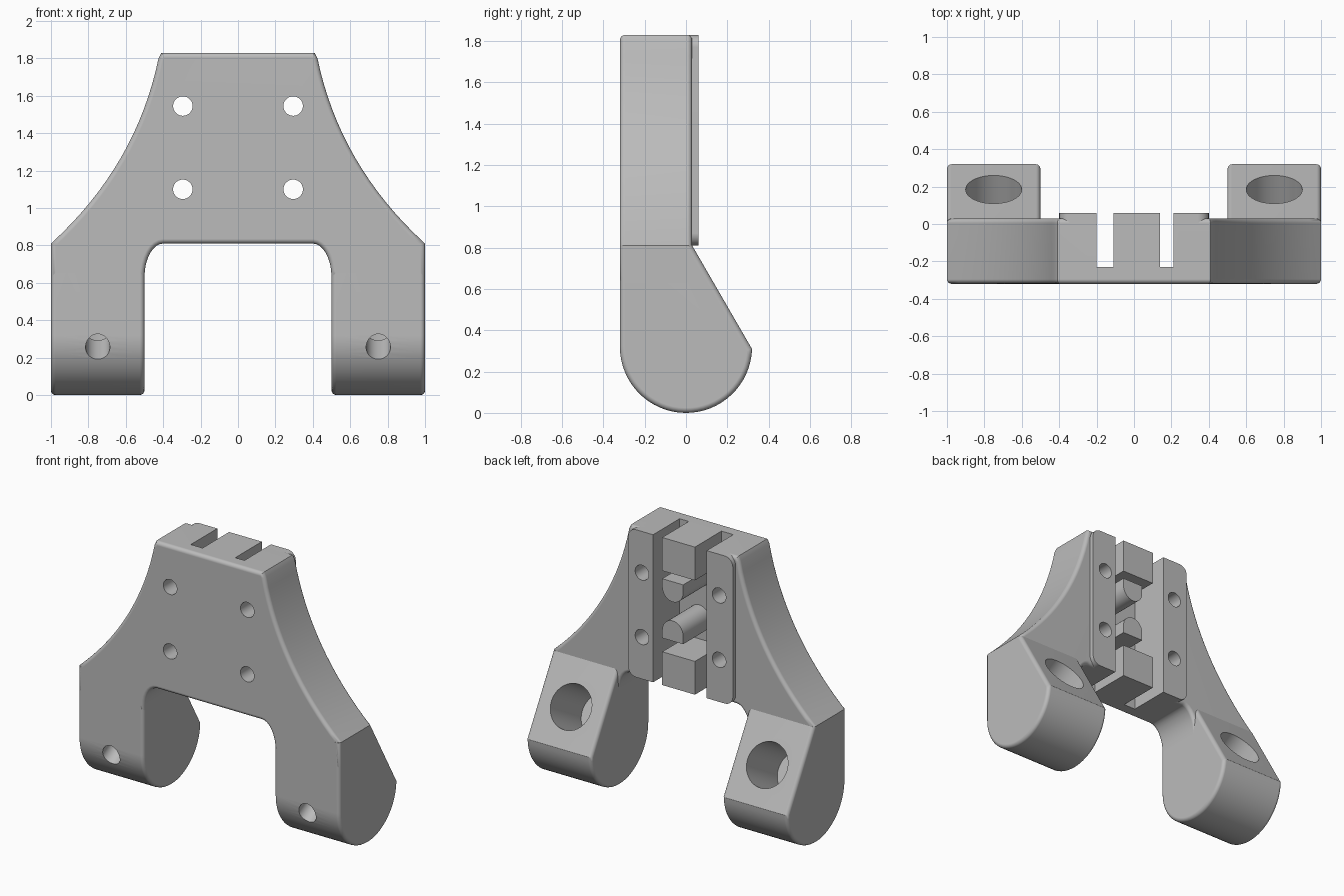
import bpy
import bmesh
from math import sin, cos, pi, radians
from mathutils import Vector, Matrix

cube = bpy.data.objects.get("Cube")
if cube:
    bpy.data.objects.remove(cube, do_unlink=True)

grey = bpy.data.materials.new("light grey plastic")
grey.use_nodes = True
COLOUR = (0.5, 0.5, 0.5, 1)
grey.diffuse_color = COLOUR
grey.node_tree.nodes["Principled BSDF"].inputs["Base Color"].default_value = COLOUR

FRONT, BACK, PAD = -0.32, 0.03, 0.06
LOW, TOP = 0.81, 1.83
ROUND = 0.025


def finish(name, bm):
    bmesh.ops.recalc_face_normals(bm, faces=bm.faces[:])
    mesh = bpy.data.meshes.new(name)
    bm.to_mesh(mesh)
    bm.free()
    mesh.materials.append(grey)
    obj = bpy.data.objects.new(name, mesh)
    bpy.context.collection.objects.link(obj)
    return obj


def prism(name, outline, axis, a, b, bevel=0):
    """Extrude an outline along x (points are y, z) or y (points are x, z)."""
    bm = bmesh.new()

    def place(p, d):
        return (d, p[0], p[1]) if axis == "x" else (p[0], d, p[1])
    face = bm.faces.new([bm.verts.new(place(p, a)) for p in outline])
    new = bmesh.ops.extrude_face_region(bm, geom=[face])["geom"]
    step = Vector(place((0, 0), b - a))
    bmesh.ops.translate(bm, vec=step, verts=[v for v in new if isinstance(v, bmesh.types.BMVert)])
    bmesh.ops.recalc_face_normals(bm, faces=bm.faces[:])
    if bevel:
        i = "xy".index(axis)
        rims = [e for e in bm.edges if abs(e.verts[0].co[i] - e.verts[1].co[i]) < 1e-5]
        bmesh.ops.bevel(bm, geom=rims, offset=bevel, segments=4, profile=0.5,
                        affect="EDGES", clamp_overlap=False)
    return finish(name, bm)


def box(name, x0, x1, y0, y1, z0, z1):
    return prism(name, [(x0, z0), (x1, z0), (x1, z1), (x0, z1)], "y", y0, y1)


def cylinder(name, centre, radius, length, tilt):
    bm = bmesh.new()
    turn = Matrix.Translation(centre) @ Matrix.Rotation(radians(tilt), 4, "X")
    bmesh.ops.create_cone(bm, cap_ends=True, segments=48, radius1=radius,
                          radius2=radius, depth=length, matrix=turn)
    return finish(name, bm)


def cut(obj, cutter):
    mod = obj.modifiers.new("cut", "BOOLEAN")
    mod.operation, mod.solver, mod.object = "DIFFERENCE", "EXACT", cutter
    bpy.context.view_layer.objects.active = obj
    bpy.ops.object.modifier_apply(modifier=mod.name)
    bpy.data.objects.remove(cutter, do_unlink=True)


def arc(cx, cz, rx, rz, start, end, steps):
    angles = [radians(start + (end - start) * i / steps) for i in range(steps + 1)]
    return [(cx + rx * cos(t), cz + rz * sin(t)) for t in angles]


def flare(steps=16):
    """Concave outer edge from the shoulder to the narrow top."""
    a, m, b = Vector((1, LOW)), Vector((0.544, 1.226)), Vector((0.425, 1.80))
    pts = [a * (1 - t) ** 2 + m * 2 * t * (1 - t) + b * t * t
           for t in (i / steps for i in range(steps + 1))]
    return [(p.x, p.y) for p in pts]


parts = []

# Mounting plate with flared sides and a rounded opening below
half = arc(0.4, 0.63, 0.1, LOW - 0.63, 90, 0, 8) + [(1, 0.63)] + flare() + [(0.41, TOP)]
outline = half + [(-x, z) for x, z in reversed(half)]
plate = prism("mounting_plate", outline, "y", FRONT, BACK, ROUND)
cut(plate, box("channel_cutter", -0.20, 0.21, -0.23, 0.5, 0.5, 2))
parts.append(plate)

# Raised pads either side of the channel, rounded on their outer corners
R = 0.06
for name, inner, side in (("left_pad", 0.21, 1), ("right_pad", 0.20, -1)):
    shape = [(inner, LOW)] + arc(0.4 - R, LOW + R, R, R, -90, 0, 6)
    shape += arc(0.4 - R, TOP - R, R, R, 0, 90, 6) + [(inner, TOP)]
    pad = prism(name, [(side * x, z) for x, z in shape], "y", -0.1, PAD)
    parts.append(pad)
    for z in (1.10, 1.545):
        for obj in (plate, pad):
            cut(obj, cylinder("screw_cutter", (side * 0.295, 0, z), 0.052, 2, 90))

# Blocks and rounded pegs that hold the belt inside the channel
parts.append(box("upper_block", -0.11, 0.14, -0.25, PAD, 1.60, TOP))
parts.append(box("lower_block", -0.11, 0.14, -0.25, PAD, LOW, 1.04))
for name, z, start in (("upper_peg", 1.49, 180), ("lower_peg", 1.19, 0)):
    way = 1 if start else -1
    shape = arc(0.06, z, 0.08, 0.085, start, start + 180, 16)
    shape += [(0.06 + way * 0.08, z + way * 0.055), (0.06 - way * 0.08, z + way * 0.055)]
    parts.append(prism(name, shape, "y", -0.25, PAD))

# Legs with a round foot, a sloped back and a stepped bore square to the slope
side_shape = arc(0, 0.32, 0.32, 0.32, 180, 358, 32) + [(BACK, LOW), (FRONT, LOW)]
axis = Vector((0, cos(pi / 6), sin(pi / 6)))
for name, side in (("left_leg", 1), ("right_leg", -1)):
    a, b = sorted((side * 0.5, side * 1.0))
    leg = prism(name, side_shape, "x", a, b, 0)
    bm = bmesh.new()
    bm.from_mesh(leg.data)
    rims = [e for e in bm.edges if abs(e.verts[0].co.x - e.verts[1].co.x) < 1e-5
            and min(v.co.z for v in e.verts) < LOW - 0.01]
    bmesh.ops.bevel(bm, geom=rims, offset=ROUND, segments=4, profile=0.5,
                    affect="EDGES", clamp_overlap=False)
    bm.to_mesh(leg.data)
    bm.free()
    mouth = Vector((side * 0.75, 0.185, 0.543))
    cut(leg, cylinder("bore_cutter", mouth, 0.15, 0.78, -60))
    cut(leg, cylinder("bolt_cutter", mouth - axis * 0.5, 0.065, 0.8, -60))
    parts.append(leg)

# Smooth the curved surfaces and keep the corners crisp
for obj in parts:
    bpy.ops.object.select_all(action="DESELECT")
    obj.select_set(True)
    bpy.context.view_layer.objects.active = obj
    bpy.ops.object.shade_smooth_by_angle(angle=radians(28))
    mod = obj.modifiers.new("flat_face_shading", "WEIGHTED_NORMAL")
    mod.keep_sharp = True
